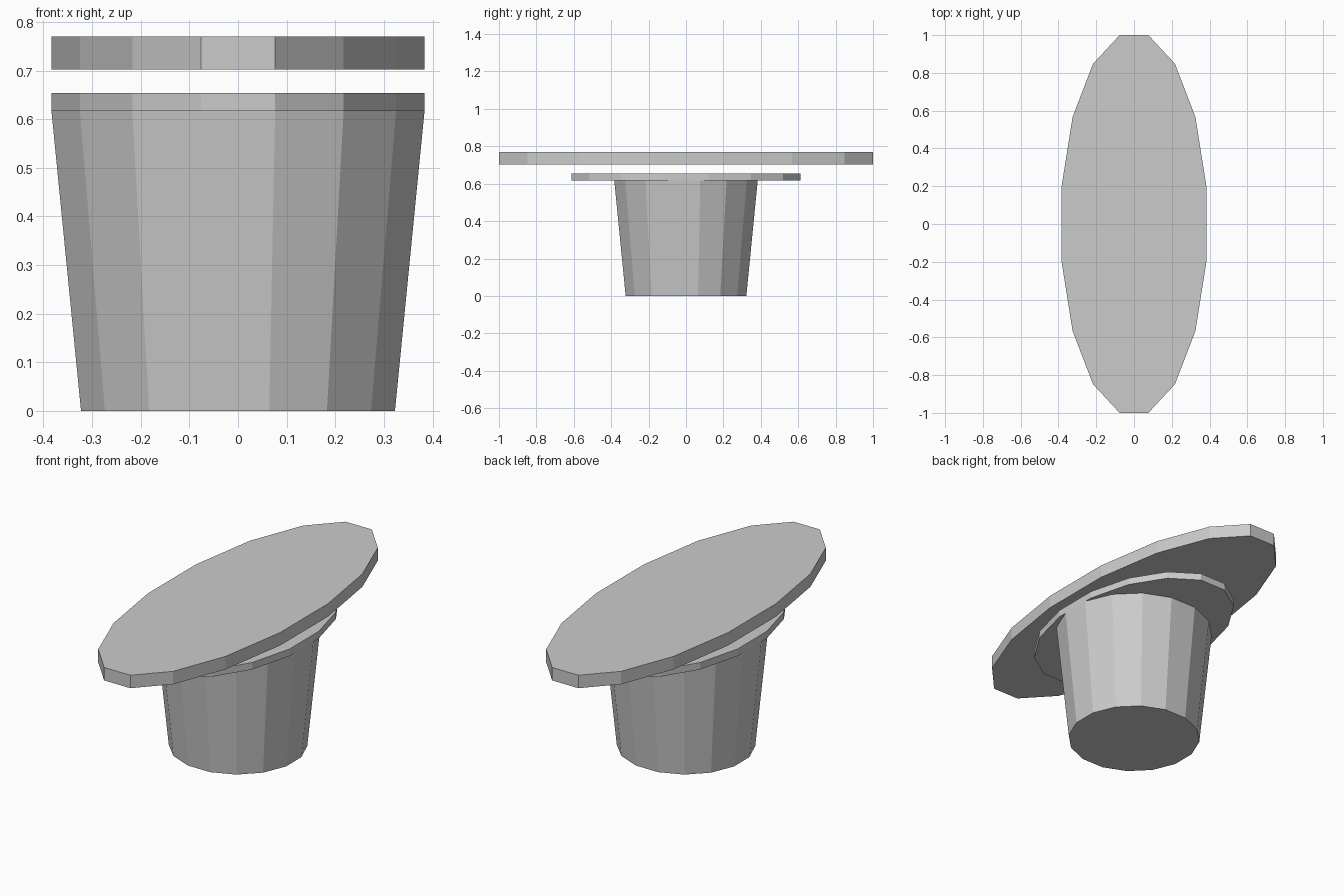
import bpy, bmesh, math

if "Cube" in bpy.data.objects:
    bpy.data.objects.remove(bpy.data.objects["Cube"])

SIDES = 16


def loft(name, rings):
    """Closed 16-sided solid through elliptical rings (x radius, y radius, z)."""
    bm = bmesh.new()
    loops = []
    for rx, ry, z in rings:
        angles = [(i + 0.5) * math.tau / SIDES for i in range(SIDES)]
        loops.append([bm.verts.new((rx * math.cos(a), ry * math.sin(a), z)) for a in angles])
    for low, high in zip(loops, loops[1:]):
        for i in range(SIDES):
            j = (i + 1) % SIDES
            bm.faces.new((low[i], low[j], high[j], high[i]))
    bm.faces.new(loops[0][::-1])
    bm.faces.new(loops[-1])
    mesh = bpy.data.meshes.new(name)
    bm.to_mesh(mesh)
    bm.free()
    obj = bpy.data.objects.new(name, mesh)
    bpy.context.collection.objects.link(obj)
    return obj


# Tapered round base that flares along y into a flat oval rim
loft("base_with_rim", [
    (0.329, 0.329, 0.0),
    (0.391, 0.391, 0.617),
    (0.391, 0.625, 0.617),
    (0.391, 0.625, 0.654),
])

# Oval top plate floating just above the rim
loft("top_plate", [
    (0.391, 1.0196, 0.702),
    (0.391, 1.0196, 0.770),
])
